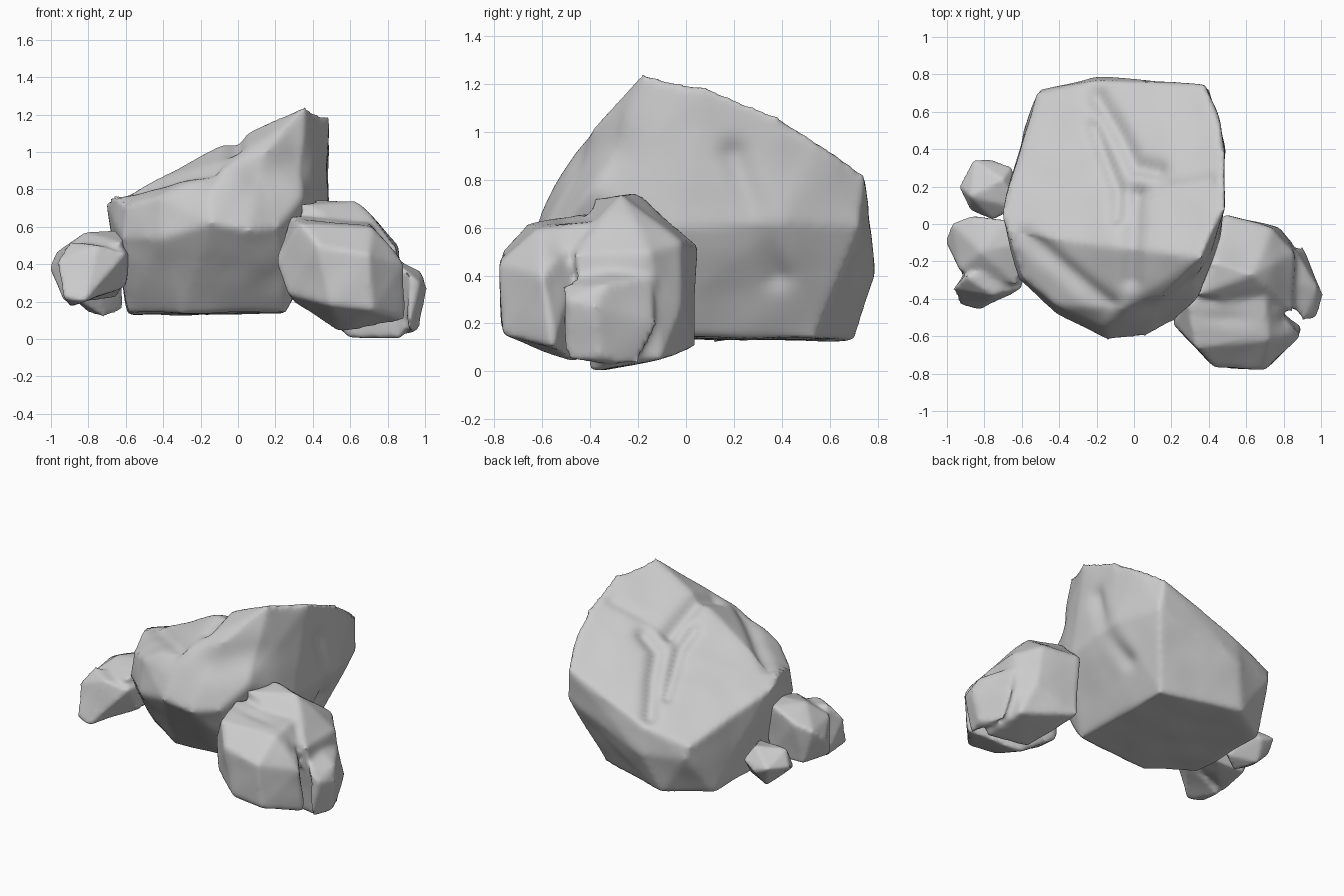
import bpy, bmesh, math
from mathutils import Vector, noise
from mathutils.geometry import intersect_point_line


def seg_dist(p, a, b):
    q, t = intersect_point_line(p, a, b)
    return (p - (a if t < 0 else b if t > 1 else q)).length


def rock(name, hulls, voxel=0.02, smooth=6, cracks=(), rough=0.008):
    """Hulls of a few corner points, fused by remeshing, softened, then creased.
    A crack path with 2D points is projected straight down on the top side."""
    total = bmesh.new()
    for pts in hulls:
        bm = bmesh.new()
        for p in pts:
            bm.verts.new(p)
        res = bmesh.ops.convex_hull(bm, input=bm.verts)
        junk = {g for g in res["geom_interior"] + res["geom_unused"]
                if isinstance(g, bmesh.types.BMVert)}
        bmesh.ops.delete(bm, geom=list(junk), context='VERTS')
        bmesh.ops.recalc_face_normals(bm, faces=bm.faces)
        part = bpy.data.meshes.new("part")
        bm.to_mesh(part)
        bm.free()
        total.from_mesh(part)
        bpy.data.meshes.remove(part)
    me = bpy.data.meshes.new(name)
    total.to_mesh(me)
    total.free()
    ob = bpy.data.objects.new(name, me)
    bpy.context.collection.objects.link(ob)
    m = ob.modifiers.new("remesh", 'REMESH')
    m.mode, m.voxel_size = 'VOXEL', voxel
    m = ob.modifiers.new("soften", 'SMOOTH')
    m.factor, m.iterations = 0.5, smooth
    deps = bpy.context.evaluated_depsgraph_get()
    new = bpy.data.meshes.new_from_object(ob.evaluated_get(deps))
    ob.modifiers.clear()
    ob.data = new
    # press creases in along the normals and add gentle unevenness
    normals = [v.normal.copy() for v in new.vertices]
    for v, n in zip(new.vertices, normals):
        push = rough * noise.noise(v.co * 5)
        for path, depth, width in cracks:
            flat = len(path[0]) == 2
            if flat and n.z < .45:
                continue
            co = Vector((v.co.x, v.co.y, 0)) if flat else v.co
            path = [Vector(p).to_3d() for p in path]
            d = min(seg_dist(co, a, b) for a, b in zip(path, path[1:]))
            push -= depth * math.exp(-(d / width) ** 2)
        v.co += n * push
    for p in new.polygons:
        p.use_smooth = True
    return ob


# Main boulder with a sloping, forked-crack top
rock("main_boulder", [[
    # flat underside
    (.26, -.22, .14), (.24, .54, .14), (-.30, .70, .13),
    (-.58, .52, .13), (-.59, -.08, .14), (-.3, -.26, .14), (.05, -.26, .15),
    # belly
    (-.62, -.3, .54), (-.41, -.48, .54), (-.14, -.62, .62), (.06, -.6, .58),
    (.22, -.52, .6), (.47, -.05, .6), (.49, .4, .62), (.40, .73, .6),
    (-.2, .79, .4), (-.5, .72, .42), (-.62, .35, .45),
    # front shoulder
    (-.6, -.28, .72), (-.43, -.43, .76), (-.15, -.55, .77), (.35, -.39, .76),
    # top rim
    (-.71, .05, .73), (-.67, -.05, .78), (-.08, -.46, .92),
    (.16, -.40, 1.02), (.36, -.18, 1.245), (.48, .08, 1.18),
    (.48, .38, 1.06), (.46, .55, .95), (.38, .75, .82),
    (-.2, .77, .59), (-.52, .7, .5),
]], cracks=[
    ([(-.2, .68), (-.08, .48), (.0, .32), (.12, .29)], .04, .05),
    ([(-.22, .52), (-.1, .2), (-.1, .05)], .03, .04),
    ([(.0, .17), (-.02, -.3)], .035, .05),
    ([(.0, .17), (.4, .23)], .015, .04),
    ([(-.5, -.05), (-.15, .2)], .03, .2),
    ([(-.6, -.06), (-.14, -.43)], .03, .05),
    ([(.49, .2, .9), (.36, .38, .4)], .03, .06),
    ([(.12, -.45, .88), (.33, -.33, .95)], .035, .12),
])

# Right-hand cluster: front, back and outer lobes
rock("right_rock_cluster", [[
    (.2, -.53, .42), (.27, -.6, .24), (.33, -.66, .62), (.28, -.4, .66),
    (.43, -.77, .5), (.7, -.78, .45), (.72, -.62, .6), (.89, -.6, .4),
    (.9, -.55, .1), (.72, -.77, .15), (.5, -.77, .18), (.55, -.45, .03),
    (.7, -.4, .62), (.3, -.4, .2),
], [
    (.34, -.38, .72), (.42, -.2, .74), (.64, -.27, .74), (.48, .05, .52),
    (.74, -.02, .54), (.78, -.02, .25), (.86, -.15, .5), (.85, -.47, .49),
    (.5, .04, .1), (.85, -.1, .05), (.88, -.4, 0), (.6, -.35, .0),
    (.3, -.35, .3),
], [
    (.86, -.13, .4), (.9, -.12, .2), (.985, -.34, .36), (1.01, -.38, .27),
    (.98, -.5, .3), (.9, -.53, .36), (.92, -.5, .04), (.97, -.36, .05),
    (.9, -.2, .02), (.8, -.3, .45),
]], smooth=5, voxel=.018, cracks=[
    ([(.9, -.53, .35), (.9, -.4, .05)], .015, .03),
    ([(.36, -.5, .68), (.8, -.52, .5)], .012, .04),
])

# Left-hand cluster: front and back lobes
rock("left_rock_cluster", [[
    (-.97, -.35, .41), (-.9, -.28, .52), (-.93, -.43, .22), (-.82, -.46, .2),
    (-.6, -.35, .46), (-.57, -.18, .48), (-.6, -.2, .28), (-.9, -.25, .17),
    (-.75, -.38, .5),
], [
    (-1.01, -.09, .38), (-.97, -.0, .46), (-.86, .04, .5), (-.68, .02, .57),
    (-.6, -.1, .58), (-.82, -.15, .57), (-.93, -.25, .47), (-.93, -.25, .2),
    (-.9, 0, .22), (-.65, 0, .22), (-.6, -.25, .3), (-.62, -.33, .52),
    (-.58, -.02, .4),
]], voxel=.014, smooth=5)

# Small loose stone on the left
rock("left_small_rock", [[
    (-.935, .2, .28), (-.86, .34, .3), (-.76, .345, .26), (-.65, .31, .3),
    (-.62, .08, .35), (-.75, .02, .28), (-.88, .07, .22), (-.72, .12, .12),
    (-.62, .18, .16), (-.8, .26, .14), (-.87, .15, .37), (-.7, .24, .39),
]], voxel=.012, smooth=5)
